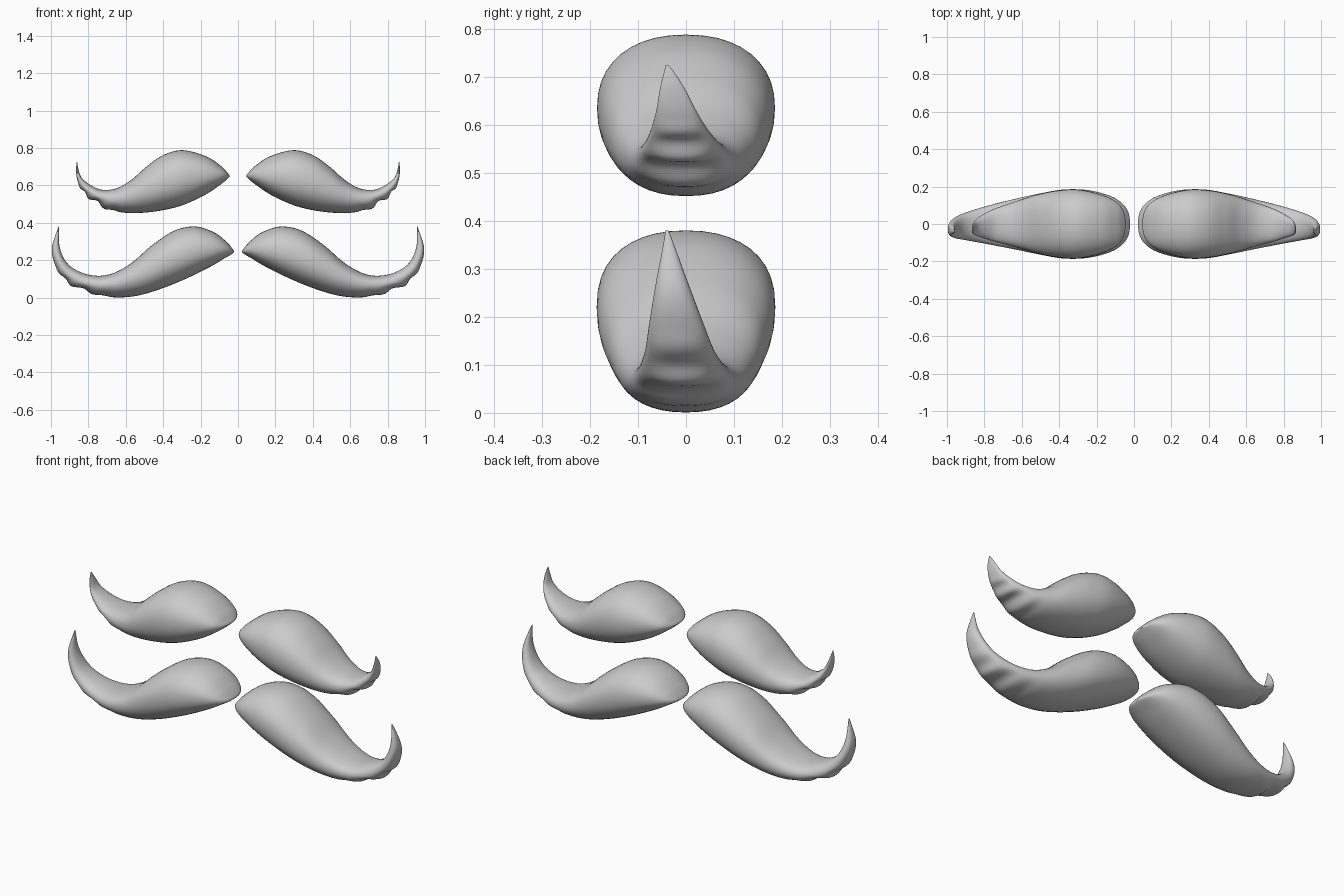
import bpy, bmesh, math
from mathutils import Vector

if "Cube" in bpy.data.objects:
    bpy.data.objects.remove(bpy.data.objects["Cube"])

RING, STEPS = 40, 8

# Stations along one half: upper edge x,z / lower edge x,z / half depth in y
LOWER = [(.02, .245, .02, .245, 0), (.03, .262, .032, .234, .065), (.065, .302, .075, .208, .117),
         (.13, .350, .15, .164, .155), (.23, .380, .28, .100, .182), (.34, .358, .42, .044, .184),
         (.46, .280, .55, .008, .163), (.57, .185, .67, .002, .138), (.68, .126, .77, .022, .115),
         (.78, .119, .86, .055, .093), (.87, .150, .93, .100, .073), (.925, .20, .978, .175, .056),
         (.955, .28, .995, .265, .033), (.957, .38, .960, .38, .003)]
UPPER = [(.043, .648, .043, .648, 0), (.055, .666, .054, .637, .065), (.09, .703, .095, .603, .117),
         (.17, .755, .18, .547, .157), (.295, .788, .30, .493, .184), (.40, .762, .42, .464, .179),
         (.49, .700, .54, .452, .158), (.57, .630, .63, .457, .132), (.65, .584, .71, .480, .108),
         (.73, .577, .775, .522, .085), (.79, .603, .825, .562, .062), (.835, .64, .855, .615, .042),
         (.853, .685, .866, .675, .024), (.86, .725, .862, .725, .003)]


def catmull(pts, i, t):
    a, b, c, d = (pts[min(max(k, 0), len(pts) - 1)] for k in (i - 1, i, i + 1, i + 2))
    return [.5 * (2 * q + (r - p) * t + (2 * p - 5 * q + 4 * r - s) * t * t
                  + (3 * q - p - 3 * r + s) * t ** 3) for p, q, r, s in zip(a, b, c, d)]


def power(v, e):
    return math.copysign(abs(v) ** e, v)


def moustache_half(name, stations, side):
    bm = bmesh.new()
    rings = []
    n = len(stations) - 1
    for k in range(n * STEPS + 1):
        i = min(k // STEPS, n - 1)
        u = k / STEPS
        tx, tz, bx, bz, w = catmull(stations, i, u - i)
        top, bot = Vector((tx, 0, tz)), Vector((bx, 0, bz))
        mid, axis = (top + bot) / 2, (top - bot) / 2
        drift = -.04 * max(0, (u - 6) / (n - 6)) ** 2
        # grooves under the curled tail
        groove = 0
        if 7 < u < 11:
            groove = .010 * math.sin((u - 7) * math.pi * 1.5) * math.sin((u - 7) / 4 * math.pi)
        ring = []
        for j in range(RING):
            a = math.tau * j / RING
            c, s = math.cos(a), math.sin(a)
            p = mid + axis * power(s, .9)
            p.y = drift + max(w, 0) * power(c, .9)
            if s < 0 and groove:
                p += axis.normalized() * groove * s * s
            p.x *= side
            ring.append(bm.verts.new(p))
        rings.append(ring)
    for r0, r1 in zip(rings, rings[1:]):
        for j in range(RING):
            m = (j + 1) % RING
            bm.faces.new((r0[j], r0[m], r1[m], r1[j]))
    bm.faces.new(rings[-1])
    bmesh.ops.remove_doubles(bm, verts=bm.verts, dist=1e-5)
    bmesh.ops.recalc_face_normals(bm, faces=bm.faces)
    mesh = bpy.data.meshes.new(name)
    bm.to_mesh(mesh)
    bm.free()
    for poly in mesh.polygons:
        poly.use_smooth = True
    obj = bpy.data.objects.new(name, mesh)
    bpy.context.collection.objects.link(obj)


# Two moustaches, each a mirrored pair
for label, stations in (("lower", LOWER), ("upper", UPPER)):
    for side_name, side in (("right", 1), ("left", -1)):
        moustache_half(f"{label}_moustache_{side_name}", stations, side)
